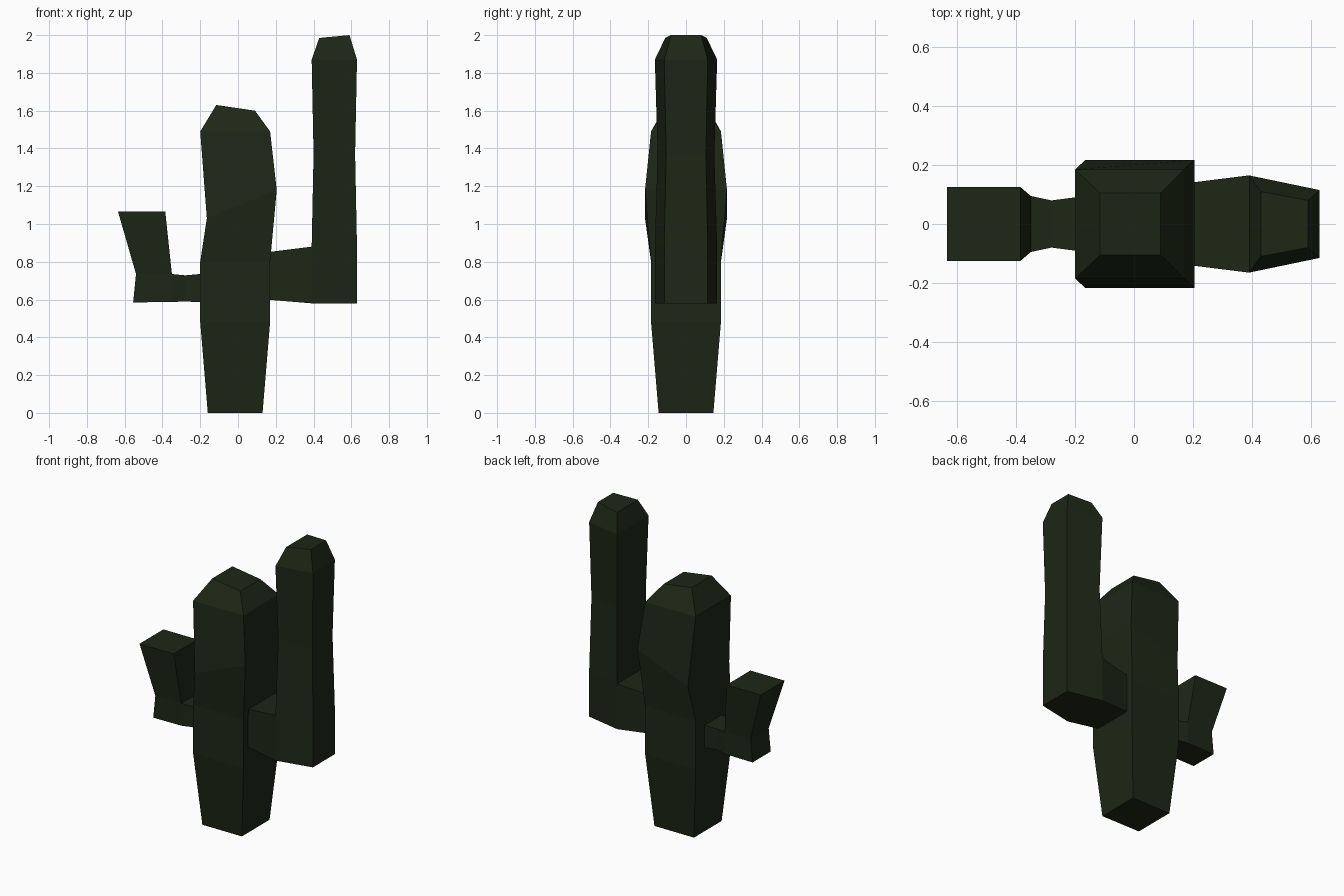
import bpy, bmesh

if "Cube" in bpy.data.objects:
    bpy.data.objects.remove(bpy.data.objects["Cube"])

green = bpy.data.materials.new("cactus_green")
green.diffuse_color = (0.012, 0.02, 0.008, 1)
green.use_nodes = True
green.node_tree.nodes["Principled BSDF"].inputs["Base Color"].default_value = green.diffuse_color


def loft(bm, rings):
    """Capped four-sided column; ring = (left x, left z, left half-depth, right x, right z, right half-depth)."""
    loops = []
    for xl, zl, yl, xr, zr, yr in rings:
        corners = [(xl, -yl, zl), (xr, -yr, zr), (xr, yr, zr), (xl, yl, zl)]
        loops.append([bm.verts.new(c) for c in corners])
    sides = []
    for a, b in zip(loops, loops[1:]):
        sides.append([bm.faces.new((a[i], a[(i + 1) % 4], b[(i + 1) % 4], b[i])) for i in range(4)])
    bm.faces.new(loops[0][::-1])
    bm.faces.new(loops[-1])
    return sides


def branch(bm, face, sections):
    """Continue a side face sideways; section = (x, bottom z, top z, half-depth). The end stays open in the trunk."""
    ring = list(face.verts)
    mid = face.calc_center_median().z
    signs = [(1 if v.co.y > 0 else -1, v.co.z > mid) for v in ring]
    bmesh.ops.delete(bm, geom=[face], context='FACES_ONLY')
    for x, z0, z1, y in sections:
        new = [bm.verts.new((x, s * y, z1 if up else z0)) for s, up in signs]
        for i in range(4):
            j = (i + 1) % 4
            bm.faces.new((ring[i], ring[j], new[j], new[i]))
        ring = new


def build(name, rings, side=None, sections=()):
    bm = bmesh.new()
    sides = loft(bm, rings)
    if side is not None:
        branch(bm, sides[0][side], sections)
    bmesh.ops.recalc_face_normals(bm, faces=bm.faces[:])
    mesh = bpy.data.meshes.new(name)
    bm.to_mesh(mesh)
    bm.free()
    mesh.materials.append(green)
    bpy.context.collection.objects.link(bpy.data.objects.new(name, mesh))


# Main trunk with a tilted bulge and chamfered top
build("trunk", [
    (-0.16, 0.00, 0.145, 0.13, 0.00, 0.145),
    (-0.20, 0.48, 0.185, 0.17, 0.48, 0.185),
    (-0.20, 0.80, 0.185, 0.17, 0.80, 0.185),
    (-0.165, 1.03, 0.217, 0.205, 1.18, 0.217),
    (-0.20, 1.49, 0.185, 0.17, 1.49, 0.185),
    (-0.115, 1.63, 0.105, 0.09, 1.60, 0.105),
])

# Tall right arm, its inner side joined to the trunk
build("right_arm", [
    (0.39, 0.58, 0.165, 0.63, 0.58, 0.115),
    (0.39, 0.88, 0.165, 0.63, 0.88, 0.115),
    (0.40, 1.37, 0.15, 0.62, 1.37, 0.105),
    (0.39, 1.87, 0.165, 0.63, 1.87, 0.115),
    (0.43, 1.985, 0.11, 0.59, 2.00, 0.08),
], 3, [(0.15, 0.60, 0.85, 0.135)])

# Short left arm with a pinched neck and flared top
build("left_arm", [
    (-0.555, 0.585, 0.095, -0.35, 0.587, 0.095),
    (-0.54, 0.735, 0.095, -0.35, 0.735, 0.095),
    (-0.635, 1.065, 0.125, -0.385, 1.065, 0.125),
], 1, [(-0.28, 0.59, 0.728, 0.08), (-0.18, 0.585, 0.737, 0.093)])
